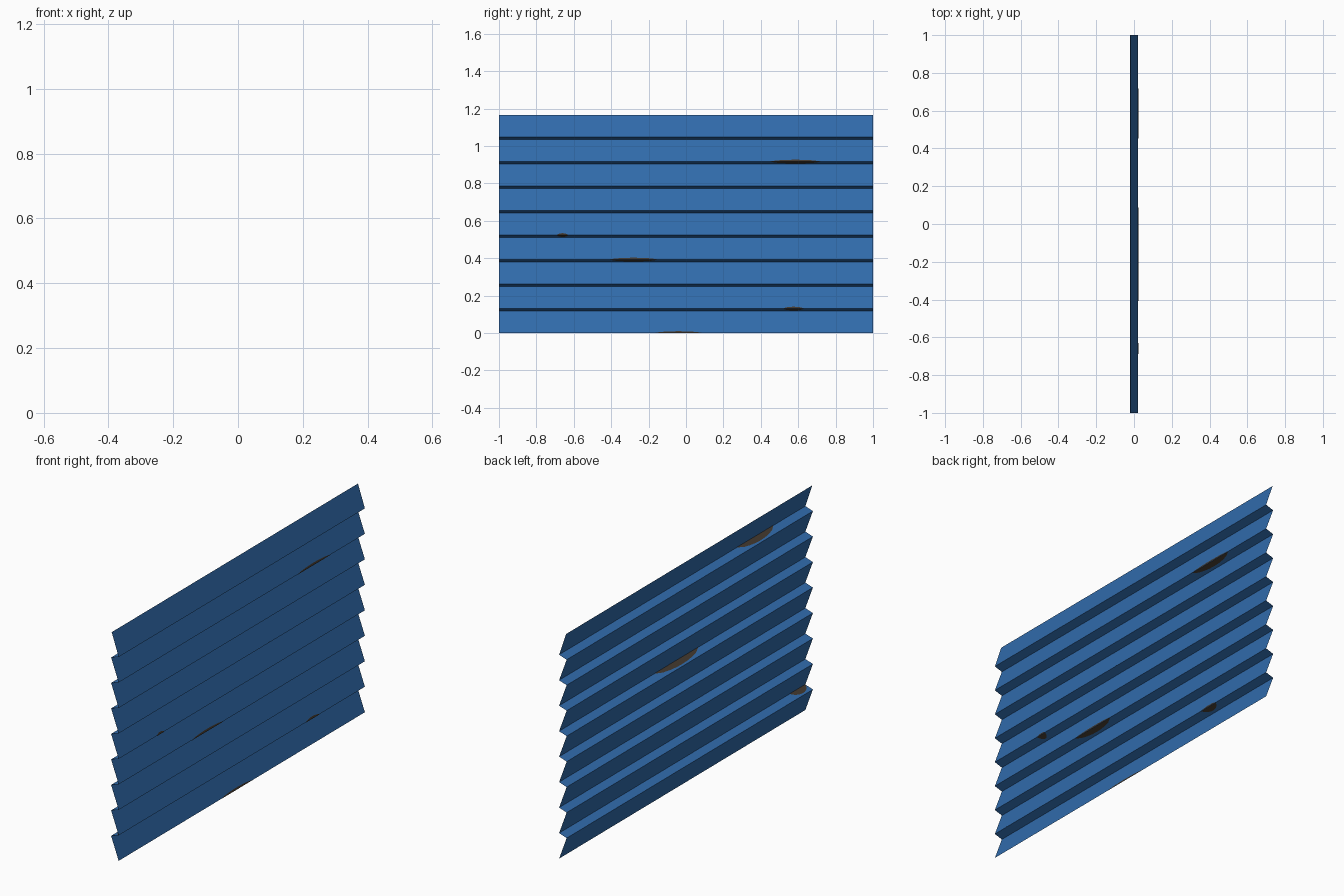
import bpy, math
from mathutils import Vector

if "Cube" in bpy.data.objects:
    bpy.data.objects.remove(bpy.data.objects["Cube"])

BOARDS = 9
HEIGHT = 1.165
STEP = 0.014                        # drop of each underside step
PITCH = (HEIGHT + STEP) / BOARDS
X = 0.0215                          # half depth of the zigzag
HALF = 1.0                          # half length along y


def material(name, rgb):
    m = bpy.data.materials.new(name)
    m.diffuse_color = (*rgb, 1)
    m.use_nodes = True
    m.node_tree.nodes["Principled BSDF"].inputs["Base Color"].default_value = m.diffuse_color
    return m


blue = material("blue_paint", (0.03, 0.147, 0.41))
brown = material("dark_weathered_wood", (0.055, 0.04, 0.028))


def make(name, verts, faces, mat):
    me = bpy.data.meshes.new(name)
    me.from_pydata(verts, [], faces)
    me.materials.append(mat)
    ob = bpy.data.objects.new(name, me)
    bpy.context.collection.objects.link(ob)
    return ob


def lip(k):
    return Vector((X, 0, k * PITCH))


def inner(k):                       # back edge of the step under board k
    return Vector((-X, 0, k * PITCH - STEP))


# Overlapping boards: one open zigzag sheet, lip - inner - lip - inner
profile = []
for k in range(BOARDS):
    profile += [lip(k), inner(k + 1)]
profile[-1].x = -0.018
verts = [(p.x, y, p.z) for p in profile for y in (-HALF, HALF)]
faces = [(2 * i, 2 * i + 1, 2 * i + 3, 2 * i + 2) for i in range(len(profile) - 1)]
make("siding_boards", verts, faces, blue)


def patch(name, origin, along, normal, y0, y1, width):
    """Thin half-lens plate against the edge at origin, spreading in 'along'."""
    n = 8
    along, base = along.normalized(), origin + normal.normalized() * 0.0012
    pts = []
    for i in range(n + 1):
        t = i / n
        p = base + along * width * math.sin(math.pi * t) ** 0.6
        pts.append((p.x, max(-HALF, y0 + (y1 - y0) * t), p.z))
    make(name, pts, [tuple(range(n + 1))], brown)


board_dir = inner(1) - lip(0)
board_out = Vector((board_dir.z, 0, -board_dir.x))
step_dir = inner(1) - lip(1)
step_out = Vector((-step_dir.z, 0, step_dir.x))

# Worn patches along the front lips, wrapping under the step
for k, y0, y1 in ((7, 0.45, 0.72), (4, -0.69, -0.63), (3, -0.41, -0.15),
                  (1, 0.52, 0.63), (0, -0.17, 0.09)):
    patch(f"worn_lip_{k}", lip(k), board_dir, board_out, y0, y1, 0.01)
    if k:
        patch(f"worn_underside_{k}", lip(k), step_dir, step_out, y0, y1, 0.03)

# Worn patches on the back of the steps
for k, y0, y1 in ((5, -0.13, 0.23), (8, -0.74, -0.44), (1, -1.0, -0.87)):
    patch(f"worn_back_{k}", lip(k), step_dir, -step_out, y0, y1, 0.035)
